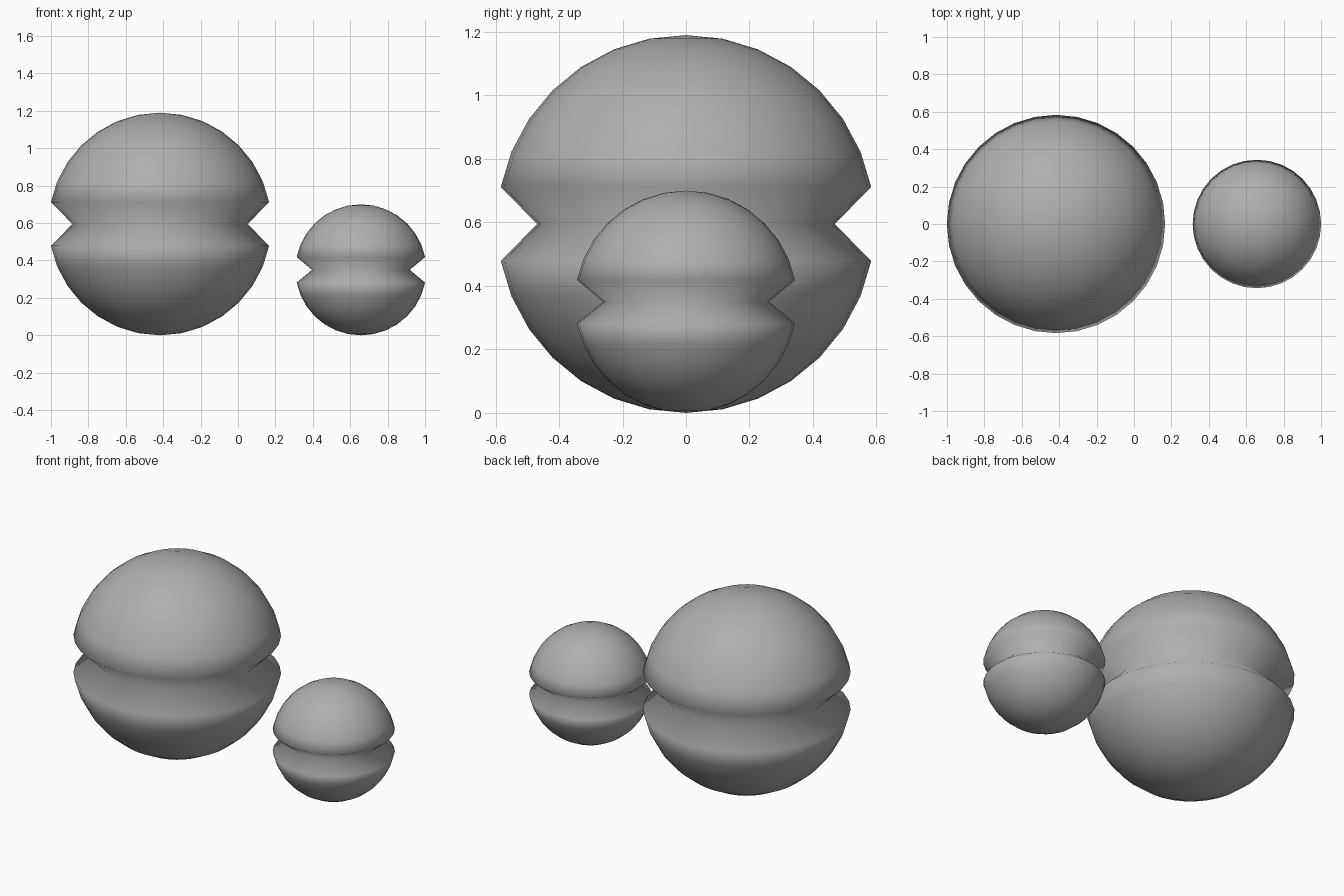
import bpy

if "Cube" in bpy.data.objects:
    bpy.data.objects.remove(bpy.data.objects["Cube"])

# Dark grey shared by both balls
grey = bpy.data.materials.new("dark_grey")
grey.diffuse_color = (0.43, 0.43, 0.43, 1)
grey.use_nodes = True
grey.node_tree.nodes["Principled BSDF"].inputs["Base Color"].default_value = grey.diffuse_color


def grooved_ball(name, x, radius, groove_radius):
    """Smooth ball whose equator ring is pulled inward into a V groove."""
    bpy.ops.mesh.primitive_uv_sphere_add(segments=32, ring_count=16, radius=radius,
                                         location=(x, 0, radius))
    ball = bpy.context.object
    ball.name = name
    for v in ball.data.vertices:
        if abs(v.co.z) < radius * 0.01:
            v.co.x *= groove_radius / radius
            v.co.y *= groove_radius / radius
    ball.data.materials.append(grey)
    bpy.ops.object.shade_smooth()
    return ball


# Two balls side by side, both resting on the floor
grooved_ball("large_grooved_ball", -0.417, 0.595, 0.468)
grooved_ball("small_grooved_ball", 0.657, 0.35, 0.261)
